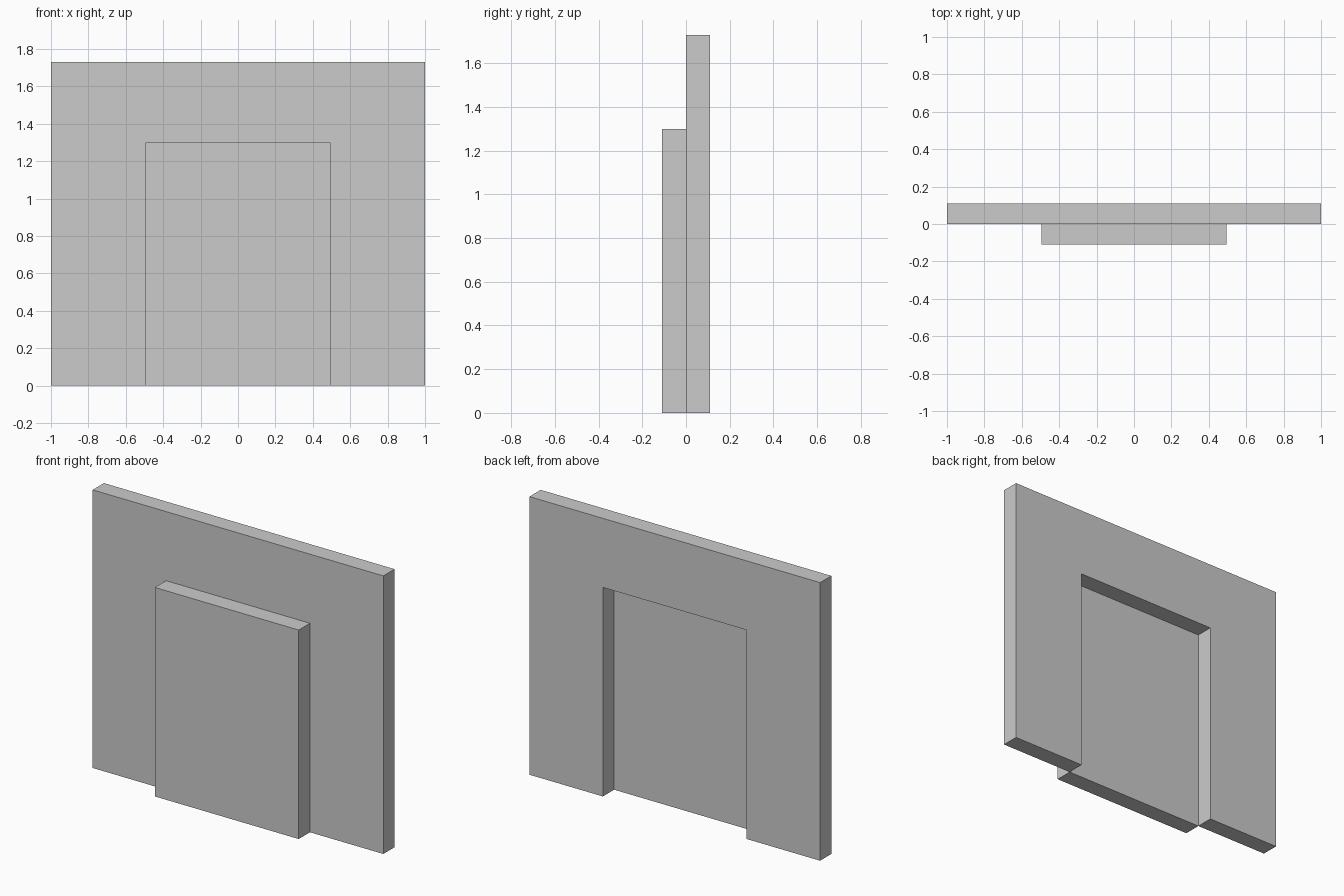
import bpy, bmesh

if "Cube" in bpy.data.objects:
    bpy.data.objects.remove(bpy.data.objects["Cube"])

HALF_W, HEIGHT = 1.0, 1.73        # wall
DOOR_HW, DOOR_H = 0.495, 1.30     # doorway and panel
DEPTH = 0.11


def extrude_profile(name, profile, y0, y1):
    """Extrude an x-z outline from y0 to y1 as a closed solid."""
    bm = bmesh.new()
    face = bm.faces.new([bm.verts.new((x, y0, z)) for x, z in profile])
    result = bmesh.ops.extrude_face_region(bm, geom=[face], use_keep_orig=True)
    moved = [v for v in result["geom"] if isinstance(v, bmesh.types.BMVert)]
    bmesh.ops.translate(bm, verts=moved, vec=(0, y1 - y0, 0))
    bmesh.ops.recalc_face_normals(bm, faces=bm.faces[:])
    mesh = bpy.data.meshes.new(name)
    bm.to_mesh(mesh)
    bm.free()
    obj = bpy.data.objects.new(name, mesh)
    bpy.context.collection.objects.link(obj)
    return obj


# Wall with a doorway open at the floor
extrude_profile("wall", [
    (-HALF_W, 0), (-DOOR_HW, 0), (-DOOR_HW, DOOR_H), (DOOR_HW, DOOR_H),
    (DOOR_HW, 0), (HALF_W, 0), (HALF_W, HEIGHT), (-HALF_W, HEIGHT),
], 0, DEPTH)

# Door panel standing directly in front of the doorway
extrude_profile("door_panel", [
    (-DOOR_HW, 0), (DOOR_HW, 0), (DOOR_HW, DOOR_H), (-DOOR_HW, DOOR_H),
], -DEPTH, 0)
